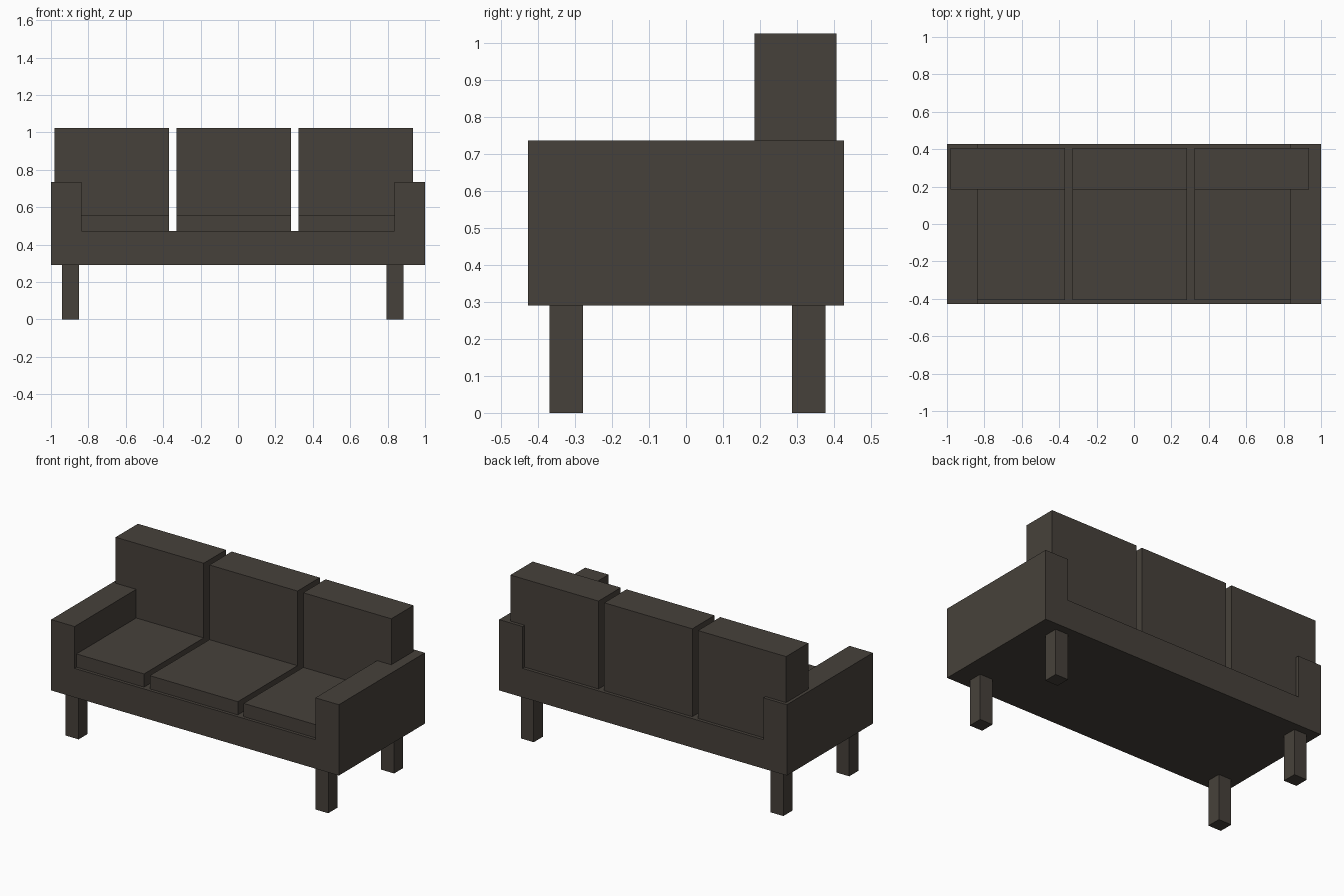
import bpy
import bmesh

cube = bpy.data.objects.get("Cube")
if cube:
    bpy.data.objects.remove(cube, do_unlink=True)

# One dark upholstery colour for the whole sofa
COLOUR = (0.062, 0.053, 0.043, 1.0)
fabric = bpy.data.materials.new("dark_brown_grey")
fabric.use_nodes = True
fabric.diffuse_color = COLOUR
bsdf = next(n for n in fabric.node_tree.nodes if n.type == "BSDF_PRINCIPLED")
bsdf.inputs["Base Color"].default_value = COLOUR
bsdf.inputs["Roughness"].default_value = 0.8


def prism(name, outline, y0, y1):
    """Extrude an x-z outline from y0 to y1."""
    bm = bmesh.new()
    face = bm.faces.new([bm.verts.new((x, y0, z)) for x, z in outline])
    ext = bmesh.ops.extrude_face_region(bm, geom=[face])
    moved = [v for v in ext["geom"] if isinstance(v, bmesh.types.BMVert)]
    bmesh.ops.translate(bm, verts=moved, vec=(0, y1 - y0, 0))
    bmesh.ops.recalc_face_normals(bm, faces=bm.faces)
    mesh = bpy.data.meshes.new(name)
    bm.to_mesh(mesh)
    bm.free()
    mesh.materials.append(fabric)
    obj = bpy.data.objects.new(name, mesh)
    bpy.context.collection.objects.link(obj)
    return obj


def box(name, x0, x1, y0, y1, z0, z1):
    return prism(name, [(x0, z0), (x1, z0), (x1, z1), (x0, z1)], y0, y1)


BASE, DECK, ARM = 0.29, 0.472, 0.735

# Frame: base and both arms in one U-shaped profile
prism("frame", [(-1, BASE), (1, BASE), (1, ARM), (0.837, ARM),
                (0.837, DECK), (-0.837, DECK), (-0.837, ARM), (-1, ARM)],
      -0.427, 0.427)

# Three seat cushions and three back cushions
for side, x in (("right", -0.98), ("middle", -0.328), ("left", 0.324)):
    box(side + "_seat_cushion", x, x + 0.612, -0.407, 0.185, DECK, 0.555)
    box(side + "_back_cushion", x, x + 0.612, 0.185, 0.406, DECK, 1.024)

# Four square legs
for side, x in (("right", -0.94), ("left", 0.795)):
    for end, y in (("front", -0.368), ("back", 0.286)):
        box(end + "_" + side + "_leg", x, x + 0.09, y, y + 0.09, 0, BASE)
